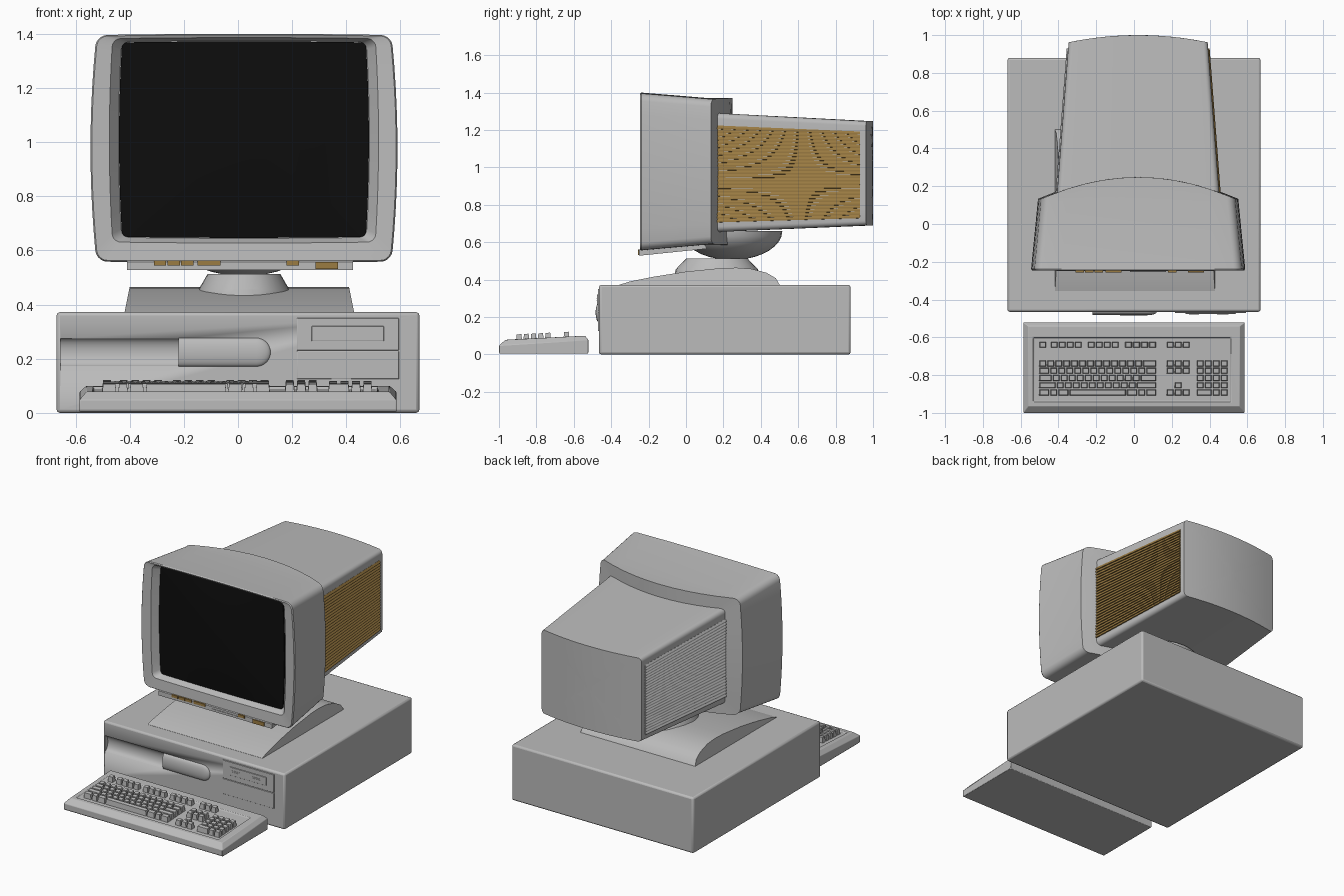
import bpy, bmesh
from math import sin, cos, pi, radians

if "Cube" in bpy.data.objects:
    bpy.data.objects.remove(bpy.data.objects["Cube"])


def material(name, rgb):
    m = bpy.data.materials.new(name)
    m.use_nodes = True
    m.diffuse_color = (*rgb, 1)
    m.node_tree.nodes["Principled BSDF"].inputs["Base Color"].default_value = (*rgb, 1)
    return m


GRAY = material("light gray plastic", (0.5, 0.5, 0.5))
TAN = material("tan plastic", (0.33, 0.2, 0.055))
BLACK = material("black glass", (0.004, 0.004, 0.004))


def finish(name, bm, mat, bevel=0):
    bmesh.ops.recalc_face_normals(bm, faces=bm.faces)
    me = bpy.data.meshes.new(name)
    bm.to_mesh(me)
    bm.free()
    me.materials.append(mat)
    ob = bpy.data.objects.new(name, me)
    bpy.context.collection.objects.link(ob)
    me.shade_smooth()
    me.set_sharp_from_angle(angle=radians(30))
    if bevel:
        mod = ob.modifiers.new("edge rounding", "BEVEL")
        mod.width, mod.segments = bevel, 2
    return ob


def add_loft(bm, rings):
    """Skin a list of equal rings and close both ends."""
    vs = [[bm.verts.new(p) for p in ring] for ring in rings]
    n = len(vs[0])
    for a, b in zip(vs, vs[1:]):
        for i in range(n):
            bm.faces.new((a[i], a[(i + 1) % n], b[(i + 1) % n], b[i]))
    bm.faces.new(vs[0])
    bm.faces.new(vs[-1])


def loft(name, rings, mat, bevel=0):
    bm = bmesh.new()
    add_loft(bm, rings)
    return finish(name, bm, mat, bevel)


def rect(x0, x1, y0, y1, zf, zb=None):
    zb = zf if zb is None else zb
    return [(x0, y0, zf), (x1, y0, zf), (x1, y1, zb), (x0, y1, zb)]


def box(name, x0, x1, y0, y1, z0, z1, mat=GRAY, bevel=0):
    return loft(name, [rect(x0, x1, y0, y1, z0), rect(x0, x1, y0, y1, z1)], mat, bevel)


def extrude_x(name, profile, x0, x1, taper=0, bevel=0):
    """Push a (y, z) profile along x, leaning the ends in with height."""
    zmin = min(z for y, z in profile)
    rings = [[(x + s * taper * (z - zmin), y, z) for y, z in profile]
             for x, s in ((x0, 1), (x1, -1))]
    return loft(name, rings, GRAY, bevel)


MX = 0.022  # middle of the monitor


def outline(hw, z0, z1, r, y, arc=0, bx=0, bz=0, scale=1):
    """Rounded rectangle facing y, with bulging sides and a y arc across x."""
    zc, hz, pts, m = (z0 + z1) / 2, (z1 - z0) / 2, [], 10
    for k, (sx, sz) in enumerate(((1, 1), (-1, 1), (-1, -1), (1, -1))):
        for i in range(6):
            a = (k + i / 5) * pi / 2
            pts.append((sx * (hw - r) + r * cos(a), sz * (hz - r) + r * sin(a)))
        (px, pz), (nx, nz) = pts[-1], ((-sx, sz) if k % 2 == 0 else (sx, -sz))
        a = (k + 1) * pi / 2
        qx, qz = nx * (hw - r) + r * cos(a), nz * (hz - r) + r * sin(a)
        pts += [(px + (qx - px) * i / m, pz + (qz - pz) * i / m) for i in range(1, m)]
    out = []
    for x, z in pts:
        u, v = x / hw, z / hz
        x, z = x * (1 + bx * (1 - v * v)) * scale, z * (1 + bz * (1 - u * u)) * scale
        out.append((MX + x, y + arc * (1 - (u * scale) ** 2), zc + z))
    return out


CAP = (1, 0.85, 0.65, 0.45, 0.25, 0.05)

# System case with a grooved front handle
FRONT = -0.465
case = box("system_case", -0.67, 0.67, FRONT, 0.88, 0, 0.372, bevel=0.012)


def round_bar(name, stations, depth):
    rings = [[(x, FRONT + depth * r / 0.052 * cos(i * pi / 12), 0.224 + r * sin(i * pi / 12))
              for i in range(24)] for x, r in stations]
    return loft(name, rings, GRAY)


groove = round_bar("groove_cutter", [(-0.655, 0.052), (-0.21, 0.052)], 0.03)
groove.hide_render = True
groove.hide_viewport = True
cut = case.modifiers.new("groove", "BOOLEAN")
cut.object, cut.operation = groove, "DIFFERENCE"
round_bar("front_grip", [(-0.22, 0.052)] + [
    (0.068 + 0.052 * sin(a * pi / 16), 0.052 * cos(a * pi / 16) + 0.0005) for a in range(9)], 0.018)

# Drive bays
box("upper_bay", 0.217, 0.594, FRONT - 0.006, FRONT + 0.01, 0.231, 0.35, bevel=0.002)
box("lower_bay", 0.217, 0.594, FRONT - 0.006, FRONT + 0.01, 0.125, 0.227, bevel=0.002)
box("disk_drive", 0.272, 0.539, FRONT - 0.011, FRONT, 0.265, 0.32, bevel=0.002)
for i, (x0, x1) in enumerate(((0.29, 0.345), (0.44, 0.5))):
    for z in (0.288, 0.297):
        box("drive_slot", x0, x1, FRONT - 0.013, FRONT, z, z + 0.003)

# Stand: sloping platform, swivel neck and tilting bowl
extrude_x("stand_platform", [
    (-0.355, 0.365), (-0.355, 0.373), (-0.3, 0.39), (-0.17, 0.416), (0, 0.443), (0.18, 0.461),
    (0.27, 0.464), (0.35, 0.458), (0.43, 0.437), (0.48, 0.408), (0.505, 0.365)],
    -0.42, 0.43, taper=0.2)


def ellipse(rx, ry, yc, z, n=32):
    return [(MX + rx * cos(2 * pi * i / n), yc + ry * sin(2 * pi * i / n), z) for i in range(n)]


loft("swivel_neck", [ellipse(0.175, 0.225, 0.165, 0.43), ellipse(0.168, 0.22, 0.165, 0.455),
                     ellipse(0.135, 0.165, 0.165, 0.512)], GRAY)
loft("tilt_bowl", [ellipse(0.27 * cos(a), 0.27 * cos(a), 0.245, 0.66 - 0.155 * sin(a))
                   for a in [i * pi / 17 for i in range(9)]], GRAY)

# Monitor bezel with a recessed opening and a curved back
B = dict(bx=0.04, bz=0.012)
loft("monitor_bezel", [
    outline(0.452, 0.648, 1.37, 0.03, -0.195, bx=0.025, bz=0.01),
    outline(0.485, 0.631, 1.382, 0.03, -0.24, bx=0.025, bz=0.01),
    outline(0.54, 0.564, 1.391, 0.035, -0.245, **B),
    outline(0.545, 0.559, 1.395, 0.04, -0.238, **B),
    outline(0.511, 0.59, 1.366, 0.04, 0.12, **B)] + [
    outline(0.511, 0.59, 1.366, 0.04, 0.133, arc=0.115, scale=s, **B) for s in CAP], GRAY)
loft("screen", [outline(0.45, 0.65, 1.368, 0.02, -0.19, bx=0.025, bz=0.01)] + [
    outline(0.45, 0.65, 1.368, 0.02, -0.203, arc=-0.02 * (1 - s * s), bx=0.025, bz=0.01, scale=s)
    for s in CAP], BLACK)

# Tapered tube housing behind the bezel
loft("tube_housing", [outline(0.434, 0.652, 1.294, 0.03, 0.1)] + [
    outline(0.368, 0.69, 1.247, 0.025, 0.962, arc=0.038, scale=s) for s in CAP], GRAY)


# Side louvres, each a wedge leaning outward
def louvres(name, side, mat, count=26):
    bm = bmesh.new()
    for i in range(count):
        rings = []
        for y, zlo, zhi in ((0.15, 0.705, 1.225), (0.93, 0.728, 1.192)):
            step = (zhi - zlo) / count
            z, x = zlo + i * step, 0.434 - 0.066 * (y - 0.1) / 0.862
            rings.append([(MX + side * (x + d), y, z + h * step)
                          for d, h in ((-0.01, 0), (0.008, 0.05), (0.008, 0.45), (0.001, 1), (-0.01, 1))])
        add_loft(bm, rings)
    finish(name, bm, mat)


louvres("left_louvres", 1, TAN)
louvres("right_louvres", -1, GRAY)

# Control strip under the screen
extrude_x("control_strip", [(-0.25, 0.528), (-0.25, 0.558), (-0.2, 0.6), (0.1, 0.6), (0.11, 0.565)],
          -0.41, 0.424)
for x0, x1 in ((-0.31, -0.265), (-0.26, -0.215), (-0.21, -0.165), (-0.15, -0.065), (0.18, 0.225)):
    box("control_button", x0, x1, -0.256, -0.24, 0.545, 0.562, TAN)
box("power_button", 0.287, 0.37, -0.257, -0.24, 0.531, 0.557, TAN)
box("control_slot", -0.02, 0.17, -0.253, -0.24, 0.54, 0.545)

# Keyboard tray, rising to the back with a sunken key bed
loft("keyboard", [
    rect(-0.585, 0.585, -0.995, -0.525, 0.004),
    rect(-0.585, 0.585, -1.0, -0.522, 0.012),
    rect(-0.585, 0.585, -1.0, -0.522, 0.048, 0.078),
    rect(-0.56, 0.56, -0.965, -0.54, 0.078, 0.1),
    rect(-0.535, 0.515, -0.943, -0.6, 0.08, 0.097),
    rect(-0.53, 0.51, -0.938, -0.605, 0.071, 0.088)], GRAY, bevel=0.003)

# Keys, in rows of tapered caps
keys = bmesh.new()
PITCH, GAP = 0.0423, 0.003


def key(x0, x1, y0, y1):
    z = 0.072 + (y0 + 0.938) * 0.05
    add_loft(keys, [rect(x0 + GAP, x1 - GAP, y0 + GAP, y1 - GAP, z - 0.004),
                    rect(x0 + 0.007, x1 - 0.007, y0 + 0.006, y1 - 0.007, z + 0.033, z + 0.036)])


def key_row(x, y, widths):
    for w in widths:
        key(x, x + w * PITCH, y, y + 0.038)
        x += w * PITCH


for x, count in ((-0.505, 1), (-0.443, 4), (-0.247, 4), (-0.05, 4), (0.17, 3)):
    key_row(x, -0.658, [1] * count)
main_rows = ([1] * 13 + [1.8], [1.4] + [1] * 12 + [1.4], [1.7] + [1] * 11 + [2.1],
             [2.2] + [1] * 10 + [2.6], [1.4, 1, 1.4, 7.2, 1.4, 1, 1.4])
for r, widths in enumerate(main_rows):
    y = -0.757 - r * 0.0385
    key_row(-0.505, y, widths)
    key_row(0.33, y, [1, 1, 1, 1] if r < 4 else [2, 1, 1])
    if r in (0, 1, 4):
        key_row(0.17, y, [1, 1, 1])
    elif r == 3:
        key_row(0.17 + PITCH, y, [1])
finish("keyboard_keys", keys, GRAY)
